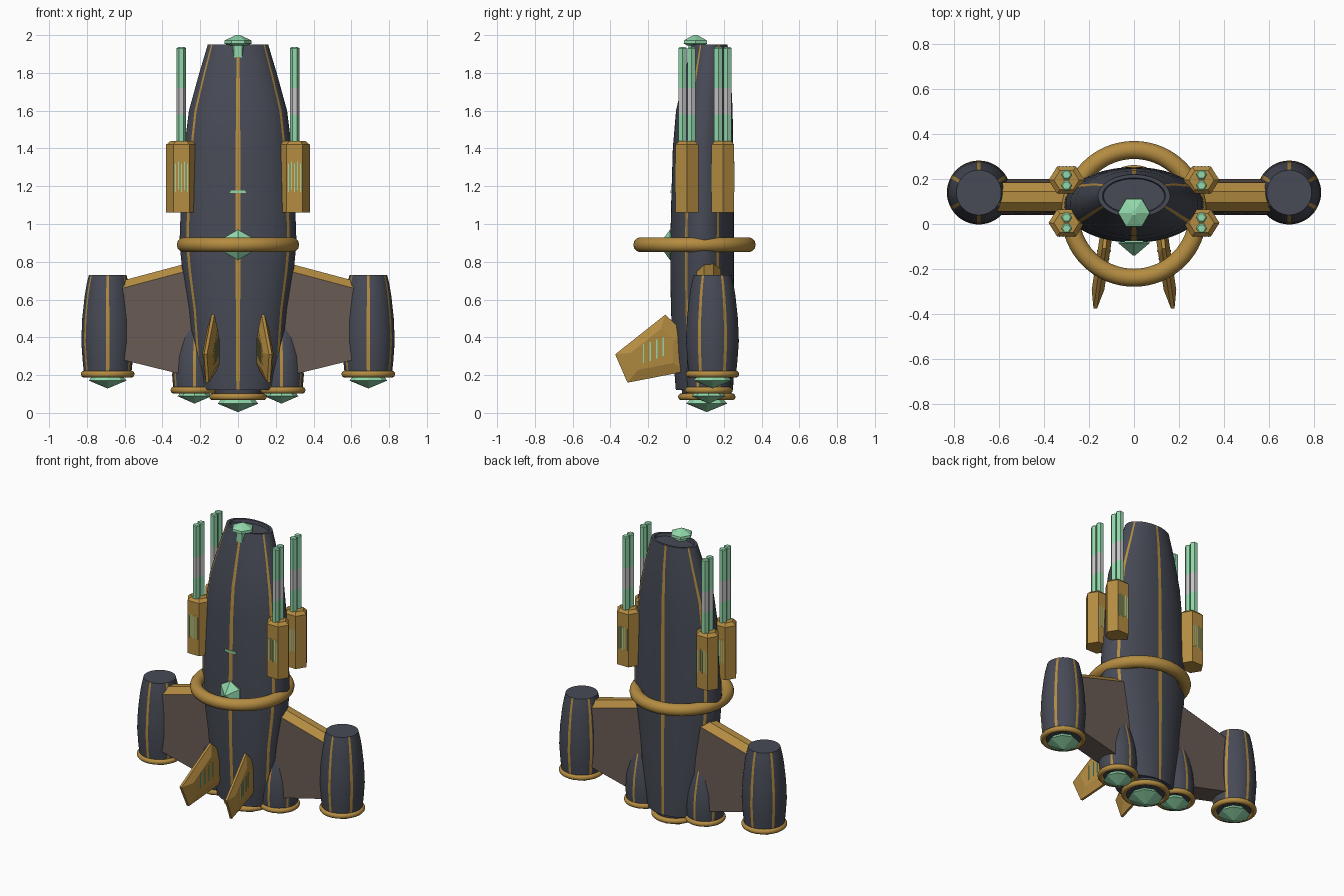
import bpy, bmesh, math
from mathutils import Vector

if "Cube" in bpy.data.objects:
    bpy.data.objects.remove(bpy.data.objects["Cube"])


def material(name, rgb):
    m = bpy.data.materials.new(name)
    m.diffuse_color = (*rgb, 1)
    m.use_nodes = True
    m.node_tree.nodes["Principled BSDF"].inputs["Base Color"].default_value = m.diffuse_color
    return m


HULL = material("slate hull", (.063, .069, .092))
GOLD = material("old gold", (.456, .262, .053))
GREEN = material("mint green", (.283, .679, .402))
GREY = material("light grey", (.55, .55, .55))
WING = material("brown grey", (.138, .102, .089))


def finish(name, bm, mats, smooth=None):
    bmesh.ops.recalc_face_normals(bm, faces=bm.faces)
    me = bpy.data.meshes.new(name)
    bm.to_mesh(me)
    bm.free()
    ob = bpy.data.objects.new(name, me)
    bpy.context.collection.objects.link(ob)
    for m in mats:
        me.materials.append(m)
    if smooth:
        bpy.ops.object.select_all(action='DESELECT')
        ob.select_set(True)
        bpy.context.view_layer.objects.active = ob
        bpy.ops.object.shade_smooth_by_angle(angle=math.radians(smooth))
    return ob


def loft(name, loops, mats, rule=None, smooth=None):
    """Skin a stack of equal point loops; rule(row, segment) picks the colour."""
    bm = bmesh.new()
    rows = [[bm.verts.new(p) for p in lp] for lp in loops]
    n = len(rows[0])
    for r in range(len(rows) - 1):
        for i in range(n):
            j = (i + 1) % n
            f = bm.faces.new((rows[r][i], rows[r][j], rows[r + 1][j], rows[r + 1][i]))
            f.material_index = rule(r, i) if rule else 0
    bm.faces.new(rows[0][::-1])
    bm.faces.new(rows[-1])
    return finish(name, bm, mats, smooth)


def ellipse(cx, cy, z, rx, ry, n, start=0.0):
    # angle 0 faces the front
    return [(cx + rx * math.sin(a), cy - ry * math.cos(a), z)
            for a in (start + 2 * math.pi * i / n for i in range(n))]


def turned(name, cx, cy, prof, n, mats, rule=None, smooth=None, start=0.0):
    return loft(name, [ellipse(cx, cy, z, r, r, n, start) for z, r in prof],
                mats, rule, smooth)


def ring(name, loc, major, minor, seg=48):
    bpy.ops.mesh.primitive_torus_add(location=loc, major_radius=major, minor_radius=minor,
                                     major_segments=seg, minor_segments=14)
    ob = bpy.context.object
    ob.name = name
    ob.data.materials.append(GOLD)
    bpy.ops.object.shade_smooth_by_angle(angle=math.radians(60))


def box(name, x, y, z, sx, sy, sz, mat):
    bm = bmesh.new()
    bmesh.ops.create_cube(bm, size=1)
    for v in bm.verts:
        v.co = Vector((x + v.co.x * sx, y + v.co.y * sy, z + v.co.z * sz))
    return finish(name, bm, [mat])


# Main hull: elliptical loft with six gold stripes and a recessed nose
hull = [(.12, .20, .152, .098), (.3, .245, .16, .092), (.55, .265, .167, .087),
        (.75, .295, .168, .085), (.9, .31, .168, .085), (1.1, .303, .166, .087),
        (1.4, .285, .16, .09), (1.6, .26, .15, .097), (1.8, .205, .122, .115),
        (1.95, .16, .095, .125), (1.95, .14, .08, .125), (1.93, .135, .076, .125)]
N = 72
loft("hull", [ellipse(0, cy, z, rx, ry, N, -math.pi / N) for z, rx, ry, cy in hull],
     [HULL, GOLD], lambda r, i: int(i % 12 == 0 and r < 9), 35)


# Engine pieces: gold nozzle ring and faceted exhaust crystal
def engine(label, x, y, z, r, drop):
    ring(label + "_nozzle_ring", (x, y, z), r - .016, .018)
    turned(label + "_exhaust", x, y,
           [(z - drop, .002), (z - drop * .45, r * .72), (z - drop * .2, r * .6), (z, r * .5)],
           8, [GREEN])


turned("main_engine", 0, .11, [(.075, .125), (.16, .14)], 48, [HULL], None, 35)
engine("main", 0, .11, .085, .15, .08)

pod = [(0, .125), (.08, .133), (.18, .14), (.3, .135), (.42, .122), (.48, .112), (.53, .1)]
small = [(0, .112), (.08, .119), (.18, .112), (.28, .09), (.36, .065), (.42, .035)]
stripe = lambda r, i: int(i % 8 == 0)
for s, side in ((-1, "left"), (1, "right")):
    # Wing pod and booster pod
    turned(side + "_wing_pod", s * .69, .14, [(.2 + z, r) for z, r in pod],
           48, [HULL, GOLD], stripe, 40, -math.pi / 48)
    engine(side + "_wing_pod", s * .69, .14, .205, .14, .075)
    turned(side + "_booster", s * .23, .12, [(.12 + z, r) for z, r in small],
           48, [HULL, GOLD], stripe, 40, -math.pi / 48)
    engine(side + "_booster", s * .23, .12, .12, .125, .07)

    # Wing: tapered slab with a gold ridged top
    def section(x, bottom, top):
        return [(s * x, .12 - .08, bottom), (s * x, .12 + .08, bottom),
                (s * x, .12 + .065, top - .04), (s * x, .12 + .025, top),
                (s * x, .12 - .025, top), (s * x, .12 - .065, top - .04)]
    loft(side + "_wing", [section(.2, .18, .81), section(.65, .29, .69)], [WING, GOLD],
         lambda r, i: int(i in (2, 3, 4)))

    # Forward fin: five-sided plate, leaning outward and thinning to its edge
    outline = [(0, .42), (-.11, .52), (-.375, .31), (-.31, .16), (0, .22)]
    mid = (-.17, .33)

    def fin_loop(scale, off):
        pts = []
        for y, z in outline:
            y, z = mid[0] + (y - mid[0]) * scale, mid[1] + (z - mid[1]) * scale
            pts.append((s * (.122 + .15 * max(0, -y - .04) + off), y, z))
        return pts
    loft(side + "_fin", [fin_loop(.6, -.028), fin_loop(1, -.008),
                         fin_loop(1, .008), fin_loop(.6, .028)], [GOLD])
    # Green dashes on both fin faces
    for k in range(4):
        y = -.12 - .035 * k
        for off in (-.028, .028):
            box(side + "_fin_dash", s * (.122 + .15 * (-y - .04) + off), y,
                .35 - .012 * k, .006, .007, .1, GREEN)

    # Gun pods: hexagonal housings with twin barrels
    for cy, end in ((.005, "front"), (.195, "rear")):
        cx = s * .3
        label = side + "_" + end + "_gun"

        def hexa(z, k):
            return [(cx + a * k, cy + b * k, z) for a, b in
                    ((-.08, 0), (-.042, -.06), (.042, -.06), (.08, 0), (.042, .06), (-.042, .06))]
        loft(label + "_housing", [hexa(1.06, 1), hexa(1.42, 1), hexa(1.44, .7)], [GOLD])
        for off in (-.024, .024):
            turned(label + "_barrel", cx, cy + off,
                   [(1.42, .025), (1.58, .025), (1.72, .025), (1.93, .025), (1.936, .018)],
                   6, [GREEN, GREY], lambda r, i: int(r == 1), None, math.pi / 6)
        # Thin vertical green dashes on front and back of the housing
        for k in range(-2, 3):
            for face in (-1, 1):
                box(label + "_dash", cx + k * .016, cy + face * .06, 1.245 + .01 * (k % 2),
                    .005, .004, .15, GREEN)

# Belt ring around the hull
ring("belt_ring", (0, .045, .89), .284, .04, 64)

# Nose crystal and its short column
side_on = math.pi / 6
turned("nose_column", 0, .05, [(1.8, .042), (1.96, .042)], 6, [GREEN], None, None, side_on)
turned("nose_crystal", 0, .05, [(1.945, .05), (1.955, .072), (1.972, .07), (2.0, .012)],
       6, [GREEN], None, None, side_on)

# Front crystal: cone pointing forward from the hull
loft("front_crystal",
     [[(r * math.sin(a), y, .89 + r * math.cos(a))
       for a in (math.pi / 3 * i for i in range(6))]
      for y, r in ((-.04, .082), (-.085, .08), (-.14, .006))], [GREEN])

# Small green marker on the front of the hull
box("front_marker", 0, -.079, 1.17, .085, .008, .014, GREEN)
